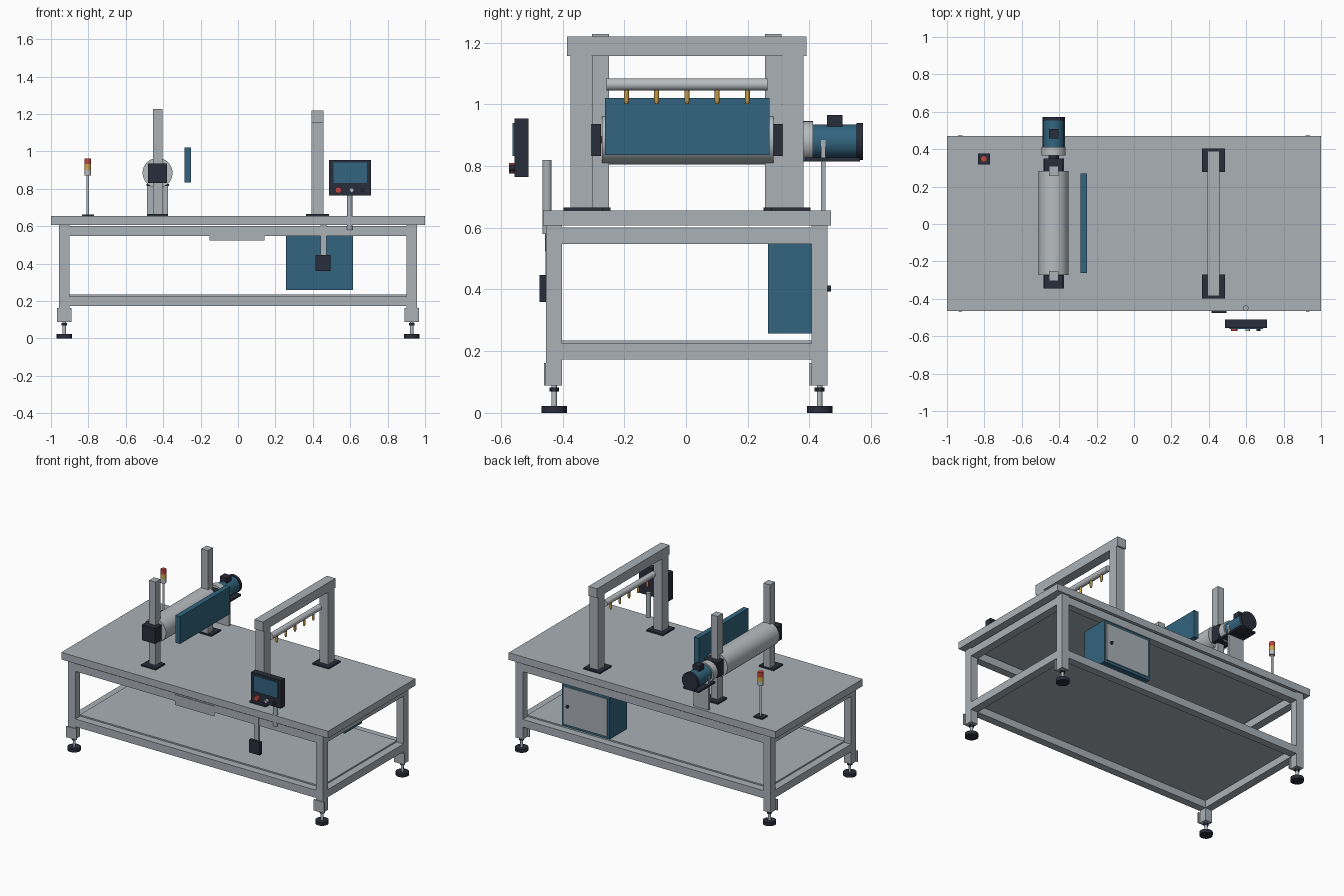
import bpy, bmesh, math
from mathutils import Matrix, Vector

if "Cube" in bpy.data.objects:
    bpy.data.objects.remove(bpy.data.objects["Cube"])


def material(name, rgb):
    m = bpy.data.materials.new(name)
    m.diffuse_color = (*rgb, 1)
    m.use_nodes = True
    m.node_tree.nodes["Principled BSDF"].inputs["Base Color"].default_value = m.diffuse_color
    return m


GREY = material("frame grey", (0.40, 0.44, 0.47))
STEEL = material("bright steel", (0.48, 0.51, 0.53))
BLUE = material("panel blue", (0.032, 0.13, 0.215))
DARK = material("dark charcoal", (0.022, 0.027, 0.042))
BRASS = material("brass", (0.55, 0.32, 0.06))
RED = material("signal red", (0.55, 0.06, 0.05))
AMBER = material("signal amber", (0.65, 0.38, 0.06))


def finish(bm, name, mat, smooth=False):
    mesh = bpy.data.meshes.new(name)
    bm.to_mesh(mesh)
    bm.free()
    mesh.materials.append(mat)
    ob = bpy.data.objects.new(name, mesh)
    bpy.context.collection.objects.link(ob)
    if smooth:
        bpy.ops.object.select_all(action='DESELECT')
        ob.select_set(True)
        bpy.context.view_layer.objects.active = ob
        bpy.ops.object.shade_smooth_by_angle()
    return ob


def box(name, x, y, z, mat):
    """Box from (min, max) pairs."""
    bm = bmesh.new()
    size = [b - a for a, b in (x, y, z)]
    mid = [(a + b) / 2 for a, b in (x, y, z)]
    bmesh.ops.create_cube(bm, size=1, matrix=Matrix.Translation(mid) @ Matrix.Diagonal((*size, 1)))
    return finish(bm, name, mat)


def rod(name, start, end, r, mat, sides=32, r2=None):
    """Cylinder or cone between two points."""
    a, b = Vector(start), Vector(end)
    rot = (b - a).to_track_quat('Z', 'Y').to_matrix().to_4x4()
    bm = bmesh.new()
    bmesh.ops.create_cone(bm, cap_ends=True, segments=sides, radius1=r, radius2=r2 or r,
                          depth=(b - a).length, matrix=Matrix.Translation((a + b) / 2) @ rot)
    return finish(bm, name, mat, True)


YC = 0.003  # centre line of the table


def span(c, h):
    return (c - h, c + h)


# Table top and shelf
box("table_top", (-1, 1), span(YC, 0.467), (0.607, 0.655), GREY)
box("lower_shelf", (-0.905, 0.905), span(YC, 0.405), (0.222, 0.234), GREY)

# Legs, brackets and levelling feet
for sx in (-1, 1):
    for sy in (-1, 1):
        x, y = sx * 0.929, YC + sy * 0.43
        box("leg", span(x, 0.027), span(y, 0.026), (0.088, 0.607), GREY)
        box("foot_bracket", span(x, 0.039), (y - 0.033, y - 0.026), (0.088, 0.162), GREY)
        rod("foot_stem", (x, y, 0.02), (x, y, 0.09), 0.009, STEEL, 16)
        rod("foot_nut", (x, y, 0.07), (x, y, 0.082), 0.016, DARK, 6)
        rod("foot_pad", (x, y, 0), (x, y, 0.023), 0.041, DARK)

# Frame rails
for z in ((0.548, 0.600), (0.173, 0.225)):
    for s in (-1, 1):
        box("long_rail", (-0.902, 0.902), span(YC + s * 0.43, 0.026), z, GREY)
        box("short_rail", span(s * 0.929, 0.027), span(YC, 0.404), z, GREY)

# Roller stand
RX, RZ = -0.43, 0.885
for s in (-1, 1):
    y = YC + s * 0.28
    box("roller_post", span(RX, 0.025), span(y, 0.027), (0.66, 1.228), GREY)
    box("roller_post_base", span(RX, 0.055), span(YC + s * 0.298, 0.05), (0.655, 0.665), DARK)
    box("bearing_block", span(RX, 0.05), span(YC + s * 0.313, 0.035), (0.832, 0.936), DARK)
rod("roller", (RX, -0.272, RZ), (RX, 0.284, RZ), 0.08, STEEL, 48)
rod("roller_shaft", (RX, -0.342, RZ), (RX, 0.39, RZ), 0.028, DARK)

# Drive motor and its mount
MZ = 0.88
rod("motor_flange", (RX, 0.365, MZ), (RX, 0.412, MZ), 0.065, STEEL)
rod("motor_body", (RX, 0.41, MZ), (RX, 0.555, MZ), 0.055, BLUE)
rod("motor_end_cap", (RX, 0.553, MZ), (RX, 0.573, MZ), 0.06, DARK)
box("motor_terminal_box", span(RX, 0.025), (0.457, 0.507), (0.925, 0.965), DARK)
box("motor_tray", span(RX, 0.06), (0.385, 0.563), (0.815, 0.827), DARK)
box("motor_support", span(RX, 0.057), (0.437, 0.452), (0.655, 0.884), GREY)

# Splash shield
box("splash_shield", (-0.285, -0.25), (-0.262, 0.27), (0.835, 1.02), BLUE)

# Gantry
GX = 0.425
for s in (-1, 1):
    y = YC + s * 0.343
    box("gantry_post", span(GX, 0.032), span(y, 0.034), (0.66, 1.156), GREY)
    box("gantry_base", span(GX, 0.062), span(YC + s * 0.337, 0.063), (0.655, 0.665), DARK)
box("gantry_beam", span(GX, 0.032), span(YC, 0.388), (1.156, 1.22), GREY)

# Spray bar with nozzles
rod("spray_bar", (GX, -0.257, 1.064), (GX, 0.264, 1.064), 0.02, STEEL)
for i in range(5):
    y = YC + (i - 2) * 0.098
    rod("spray_nozzle", (GX, y, 1.05), (GX, y, 1.01), 0.008, BRASS, 16)
    rod("nozzle_tip", (GX, y, 1.01), (GX, y, 1.0), 0.008, BRASS, 16, 0.005)

# Control panel
box("control_panel", (0.487, 0.71), (-0.555, -0.51), (0.765, 0.954), DARK)
box("control_screen", (0.51, 0.69), (-0.562, -0.554), (0.832, 0.94), BLUE)
for x, r, mat in ((0.536, 0.017, RED), (0.608, 0.012, STEEL), (0.665, 0.010, DARK)):
    rod("panel_button", (x, -0.553, 0.793), (x, -0.573, 0.793), r, mat, 20)
rod("panel_pole", (0.597, -0.45, 0.58), (0.597, -0.45, 0.82), 0.015, GREY)

# Switch pedal box and hanger, front plate
box("switch_hanger", (0.44, 0.474), (-0.455, -0.44), (0.44, 0.607), GREY)
box("switch_box", (0.415, 0.495), (-0.475, -0.452), (0.36, 0.447), DARK)
box("front_plate", (-0.152, 0.142), (-0.457, -0.452), (0.523, 0.592), GREY)

# Electrical cabinet under the table
box("cabinet", (0.257, 0.615), (0.265, 0.452), (0.258, 0.547), BLUE)
box("cabinet_door", (0.272, 0.60), (0.451, 0.459), (0.275, 0.53), GREY)
rod("cabinet_handle", (0.565, 0.455, 0.403), (0.565, 0.469, 0.403), 0.01, DARK, 16)

# Signal tower
TX, TY = -0.803, 0.348
box("signal_base", span(TX, 0.032), span(TY, 0.029), (0.655, 0.664), DARK)
rod("signal_pole", (TX, TY, 0.66), (TX, TY, 0.875), 0.007, STEEL, 16)
for z0, z1, mat in ((0.872, 0.902, STEEL), (0.902, 0.932, AMBER), (0.932, 0.963, RED)):
    rod("signal_lamp", (TX, TY, z0), (TX, TY, z1), 0.018, mat, 24)
